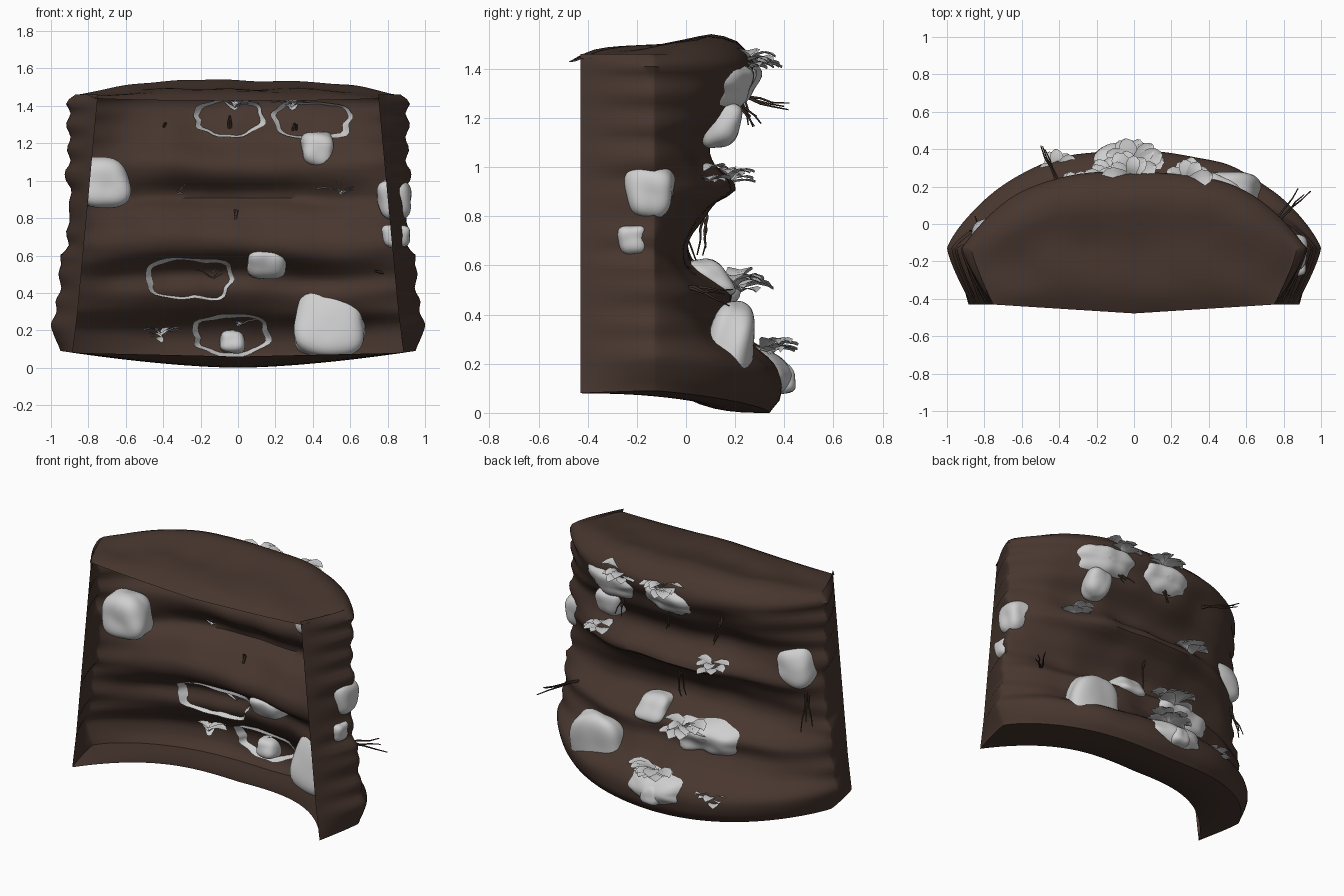
import bpy, bmesh, math, random
from mathutils import Vector, noise

if "Cube" in bpy.data.objects:
    bpy.data.objects.remove(bpy.data.objects["Cube"])
random.seed(4)

def material(name, col):
    m = bpy.data.materials.new(name)
    m.diffuse_color = (*col, 1)
    m.use_nodes = True
    m.node_tree.nodes["Principled BSDF"].inputs["Base Color"].default_value = m.diffuse_color
    return m

EARTH = material("dark earth brown", (0.064, 0.037, 0.028))
STONE = material("light grey", (0.62, 0.62, 0.62))
ROOT = material("root brown", (0.05, 0.031, 0.024))

def make(name, bm, mat, angle=45):
    me = bpy.data.meshes.new(name)
    bm.to_mesh(me)
    bm.free()
    me.materials.append(mat)
    ob = bpy.data.objects.new(name, me)
    bpy.context.collection.objects.link(ob)
    bpy.ops.object.select_all(action='DESELECT')
    ob.select_set(True)
    bpy.context.view_layer.objects.active = ob
    bpy.ops.object.shade_smooth_by_angle(angle=math.radians(angle))
    return ob

def table(pts, z):
    # smoothed lookup in a list of (height, value)
    if z <= pts[0][0]: return pts[0][1]
    for i in range(len(pts) - 1):
        (a, va), (b, vb) = pts[i], pts[i + 1]
        if z <= b:
            t = (z - a) / (b - a)
            p = pts[max(i - 1, 0)][1]
            n = pts[min(i + 2, len(pts) - 1)][1]
            return va + 0.5 * t * (vb - p + t * (2*p - 5*va + 4*vb - n + t * (3*(va - vb) + n - p)))
    return pts[-1][1]

# ledge depth (y) and half width (x) of the cliff by height
DEPTH = [(0, .34), (.05, .38), (.15, .39), (.22, .35), (.3, .24), (.4, .17), (.5, .18), (.56, .1), (.62, .01),
         (.7, 0), (.78, .06), (.85, .12), (.9, .2), (.95, .18), (1.0, .12), (1.06, .09), (1.12, .11),
         (1.2, .19), (1.3, .235), (1.36, .27), (1.42, .275), (1.46, .26)]
WIDTH = [(0, .95), (.1, .98), (.2, 1.0), (.3, .97), (.36, .975), (.42, .945), (.5, .96), (.56, .945), (.6, .95),
         (.65, .905), (.72, .92), (.78, .9), (.88, .905), (.95, .89), (1.0, .92), (1.05, .925), (1.1, .895),
         (1.17, .915), (1.23, .895), (1.3, .92), (1.36, .895), (1.42, .92), (1.46, .87)]

def surf(x, z):
    # y of the cliff face at x, z
    q = min(abs(x) / table(WIDTH, z), 1)
    fade = max(0, min(1, z / .3, (1.46 - z) / .15))
    zz = z + fade * .05 * noise.noise(Vector((x * 1.8, 3.1, z)))
    d = table(DEPTH, zz) + fade * .035 * noise.noise(Vector((x * 4, 0, z * 4)))
    top = max(0, min(1, (z - .9) / .4))               # squarer front near the top
    return -.13 + (d + .13) * (1 - q ** (2.5 + .6 * top)) ** (.8 + .15 * top)

def plan(s, z):
    # point on the outline; s = -1..1 runs from back corner to back corner
    a, sg = abs(s), (1 if s >= 0 else -1)
    w = table(WIDTH, z)
    if a <= .8:
        q = math.sin(a / .8 * math.pi / 2)
        x, y = w * q, surf(sg * w * q, z)
    else:
        t, q = (a - .8) / .2, 1
        xb = .885 - .135 * z / 1.45
        x, y = w + (xb - w) * t ** 1.3, -.13 - .3 * t
    zl = z + .09 * (x / .95) ** 1.6 * max(0, 1 - z / .3)
    return Vector((sg * x, y, zl)), sg * q

# cliff shell: bottom lip, ledged wall and top, open at the back and below
N = 88
S = [-1 + 2 * i / N for i in range(N + 1)]
rows = []
for k in range(6):                                   # underside lip
    t = k / 6
    row = []
    for s in S:
        p, q = plan(s, 0)
        inner = Vector((.885 * q, -.43 + .43 * (1 - abs(q) ** 3), .06 + .02 * abs(q)))
        v = inner.lerp(p, t)
        v.z = inner.z + (p.z - inner.z) * (1 - (1 - t) ** 3)
        row.append(v)
    rows.append(row)
for k in range(59):                                  # wall
    rows.append([plan(s, 1.46 * k / 58)[0] for s in S])
CAP = [(0, .02), (.08, .055), (.2, .08), (.35, .065), (.5, .05), (.7, .045), (.85, .035), (.93, .015), (1, -.012)]
for k in range(1, 15):                               # top
    t = k / 14
    row = []
    for s in S:
        p, q = plan(s, 1.46)
        v = p.lerp(Vector((.76 * q, -.43 - .048 * (1 - abs(q)), 0)), t)
        h = table(CAP, t) * (1 - abs(q) ** 3)
        v.z = 1.46 - .02 * t + h + .02 * t * (1 - t) * 4 * noise.noise(Vector((v.x * 4, v.y * 4, 7)))
        row.append(v)
    rows.append(row)
bm = bmesh.new()
grid = [[bm.verts.new(v) for v in r] for r in rows]
for a, b in zip(grid, grid[1:]):
    for i in range(N):
        bm.faces.new((a[i], a[i + 1], b[i + 1], b[i]))
bmesh.ops.remove_doubles(bm, verts=bm.verts, dist=.0005)
make("cliff_shell", bm, EARTH, 50)

# boulders: rounded, tapered blocks set into the wall; lean shifts the top in y
def rock(name, c, half, taper=.12, lean=0):
    bm = bmesh.new()
    bmesh.ops.create_icosphere(bm, subdivisions=4, radius=1)
    off = Vector((random.uniform(0, 50),) * 3)
    tilt = random.uniform(-.12, .12)
    for v in bm.verts:
        p = v.co.normalized()
        n = sum(abs(e) ** 3.3 for e in p) ** (1 / 3.3)
        p = p / n * (1 + .12 * noise.noise(p * 1.2 + off))
        p.x, p.y = p.x * (1 - taper * p.z) + tilt * p.z, p.y * (1 - taper * p.z) + lean * p.z
        v.co = Vector(c) + Vector(p[i] * half[i] for i in range(3))
    make(name, bm, STONE, 60)

rock("boulder_left", (-.725, -.09, .99), (.14, .12, .13))
rock("boulder_right", (.835, -.15, .9), (.09, .095, .105), -.1)
rock("stone_right", (.845, -.215, .705), (.075, .06, .062), -.1)
rock("boulder_base", (.49, .175, .26), (.18, .1, .19), .15, .4)
rock("stone_middle", (.15, .1, .55), (.1, .08, .075), .05, -.5)
rock("boulder_upper", (.43, .14, 1.17), (.085, .08, .09), -.1, .2)
rock("stone_base", (-.03, .37, .14), (.065, .075, .062))

# stone plates that hug the ledges, ragged edges sinking through the wall
def plate(name, x0, x1, z0, z1):
    bm = bmesh.new()
    R, A = 9, 40
    rings = []
    for r in range(1, R + 1):
        ring = []
        for a in range(A):
            an = 2 * math.pi * a / A
            f = r / R
            m = (abs(math.cos(an)) ** 2.6 + abs(math.sin(an)) ** 2.6) ** (-1 / 2.6)
            m *= f * (1 + .22 * noise.noise(Vector((math.cos(an) * 1.8, math.sin(an) * 1.8, x0 * 9))))
            x = (x0 + x1) / 2 + m * math.cos(an) * (x1 - x0) / 2
            z = (z0 + z1) / 2 + m * math.sin(an) * (z1 - z0) / 2
            bump = .02 * noise.noise(Vector((x * 9, z * 9, 2)))
            ring.append(bm.verts.new((x, surf(x, z) + .035 - .07 * f ** 5 + bump, z)))
        rings.append(ring)
    bm.faces.new(rings[0])
    for a, b in zip(rings, rings[1:]):
        for i in range(A):
            j = (i + 1) % A
            bm.faces.new((a[i], a[j], b[j], b[i]))
    make(name, bm, STONE, 60)

plate("plate_middle", -.5, -.03, .36, .59)
plate("plate_base", -.25, .18, .07, .28)
plate("plate_top_right", .18, .62, 1.22, 1.42)
plate("plate_top_left", -.24, .15, 1.24, 1.43)

# leaf clumps: broad arched blades fanned out of the wall
def clump(name, x, y, z, size, count):
    bm = bmesh.new()
    for i in range(count):
        az = math.radians(-95 + 190 * (i + random.uniform(.2, .8)) / count)
        d, side = Vector((math.sin(az), math.cos(az), 0)), Vector((math.cos(az), -math.sin(az), 0))
        L = size * random.uniform(.75, 1.05)
        rise, lift = random.uniform(.3, .7), random.uniform(-.04, .02)
        prev = None
        for t, w in ((0, .14), (.3, .26), (.6, .32), (.85, .25), (1, .06)):
            c = Vector((x, y, z + lift)) + d * L * t + Vector((0, 0, L * (rise * 1.8 * t - rise * 1.5 * t * t)))
            cur = [bm.verts.new(c + side * L * w * e + Vector((0, 0, L * .07 * abs(e)))) for e in (-1, 0, 1)]
            if prev:
                for k in (0, 1):
                    bm.faces.new((prev[k], prev[k + 1], cur[k + 1], cur[k]))
            prev = cur
    make(name, bm, STONE, 30)

clump("leaves_top_centre", -.02, .25, 1.41, .15, 8)
clump("leaves_top_right", .29, .23, 1.41, .14, 8)
clump("leaves_upper_right", .55, .07, .96, .13, 8)
clump("leaves_upper_left", -.31, .17, .95, .13, 8)
clump("leaves_middle", -.14, .19, .51, .16, 11)
clump("leaves_base", .0, .32, .25, .16, 12)
clump("leaves_base_left", -.41, .29, .17, .11, 7)

# hanging roots: three thin strands each
def root(name, start, tip):
    cu = bpy.data.curves.new(name, 'CURVE')
    cu.dimensions = '3D'
    cu.bevel_depth, cu.bevel_resolution = .007, 1
    a, b = Vector(start), Vector(tip)
    for k in range(3):
        end = b + Vector(random.uniform(-.04, .04) for _ in range(3)) * (k > 0)
        sp = cu.splines.new('POLY')
        sp.points.add(4)
        for i, p in enumerate(sp.points):
            t = i / 4
            wob = Vector(random.uniform(-.008, .008) for _ in range(3))
            p.co = (*(a.lerp(end, t) + wob), 1)
            p.radius = 1 - .6 * t
    cu.materials.append(ROOT)
    ob = bpy.data.objects.new(name, cu)
    bpy.context.collection.objects.link(ob)

root("root_top_left", (-.39, .18, 1.3), (-.47, .4, 1.24))
root("root_top_centre", (-.04, .2, 1.34), (-.06, .28, 1.2))
root("root_top_right", (.31, .18, 1.3), (.28, .27, 1.2))
root("root_middle", (-.01, .08, .84), (-.03, .05, .65))
root("root_left", (-.81, -.07, .88), (-.86, .0, .66))
root("root_right", (.74, -.01, .52), (.91, .16, .48))
